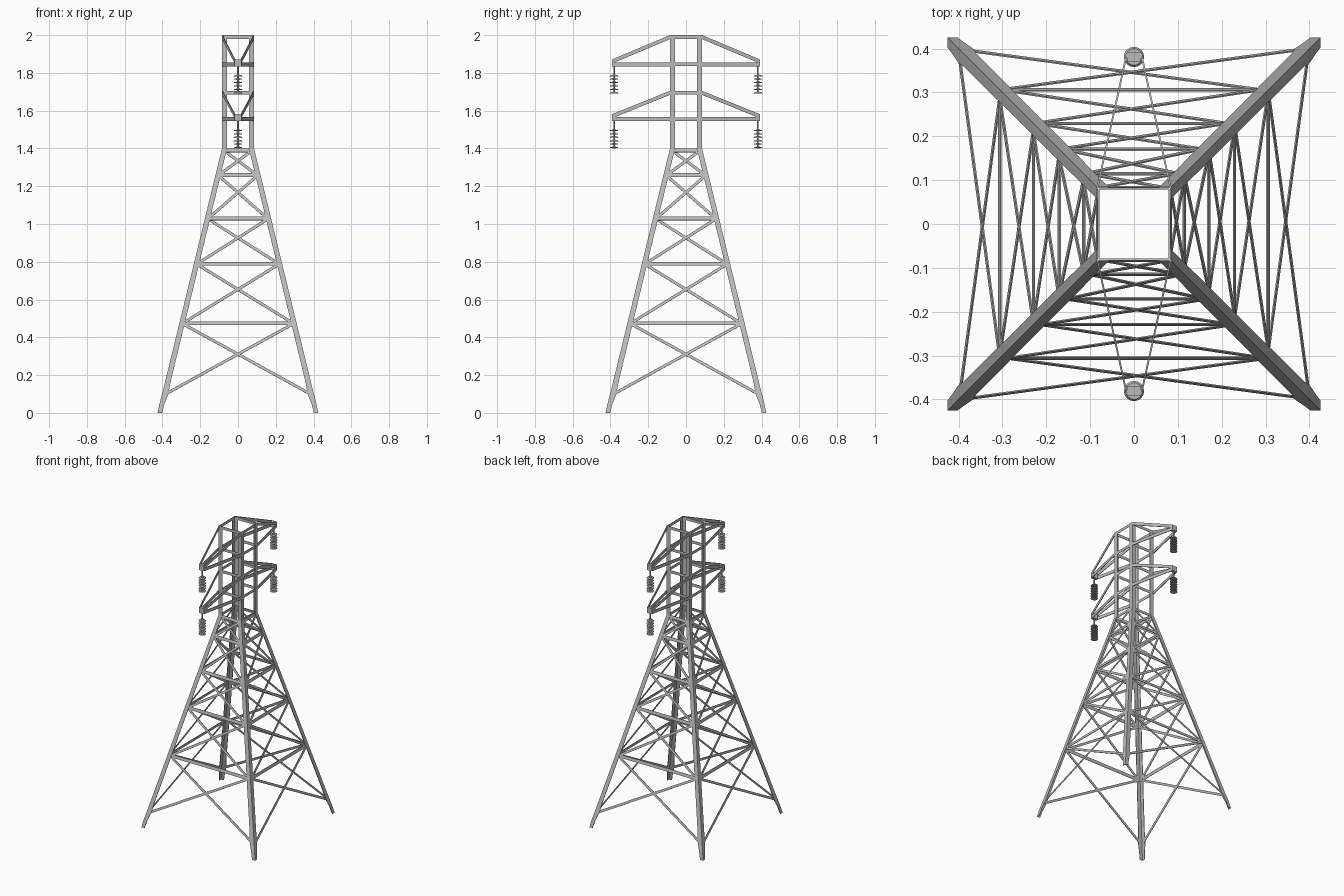
import bpy, bmesh, math
from mathutils import Vector, Matrix

if "Cube" in bpy.data.objects:
    bpy.data.objects.remove(bpy.data.objects["Cube"])

steel = bpy.data.materials.new("galvanised grey")
steel.use_nodes = True
GREY = (0.5, 0.5, 0.5, 1)
steel.diffuse_color = GREY
steel.node_tree.nodes["Principled BSDF"].inputs["Base Color"].default_value = GREY

# Height, half width of the tower, and flange width of the angle iron
WAIST, TOP, HALF, FLANGE = 1.4, 2.0, 0.085, 0.027
PROFILE = [(0, 0.425, 0.023), (0.05, 0.415, 0.026), (0.1, 0.402, 0.033),
           (0.16, 0.387, 0.029), (WAIST, HALF, FLANGE), (TOP, HALF, FLANGE)]


def half_width(z):
    """Half width of the tower at height z."""
    for (z0, w0, _), (z1, w1, _) in zip(PROFILE, PROFILE[1:]):
        if z <= z1:
            return w0 + (w1 - w0) * (z - z0) / (z1 - z0)
    return HALF


def finish(name, bm, thickness=0):
    mesh = bpy.data.meshes.new(name)
    bm.normal_update()
    bm.to_mesh(mesh)
    bm.free()
    mesh.materials.append(steel)
    ob = bpy.data.objects.new(name, mesh)
    bpy.context.collection.objects.link(ob)
    if thickness:
        mod = ob.modifiers.new("sheet thickness", 'SOLIDIFY')
        mod.thickness = thickness
        mod.offset = -1
    return ob


def on_four_sides(name, quads, inset=0.0, thickness=0.003):
    """Quads given as (x, z) on the front wall, repeated round the tower."""
    bm = bmesh.new()
    for side in range(4):
        turn = Matrix.Rotation(side * math.pi / 2, 3, 'Z')
        for quad in quads:
            pts = [Vector((x, inset - half_width(z), z)) for x, z in quad]
            normal = (pts[1] - pts[0]).cross(pts[2] - pts[0])
            if normal.y > 0:
                pts.reverse()
            bm.faces.new([bm.verts.new(turn @ p) for p in pts])
    return finish(name, bm, thickness)


def bar(a, b, width):
    """Flat strip between two points on a wall."""
    a, b = Vector(a), Vector(b)
    d = (b - a).normalized() * width / 2
    n = Vector((-d.y, d.x))
    return [a - n, b - n, b + n, a + n]


# Angle-iron legs and mast columns
leg_quads, mast_quads = [], []
for (z0, w0, f0), (z1, w1, f1) in zip(PROFILE, PROFILE[1:]):
    for s in (-1, 1):
        quad = [(s * w0, z0), (s * w1, z1),
                (s * (w1 - f1), z1), (s * (w0 - f0), z0)]
        (mast_quads if z0 >= WAIST else leg_quads).append(quad)
on_four_sides("legs", leg_quads)
on_four_sides("mast_columns", mast_quads)

# Horizontal girts on the body
LEVELS = [0.1, 0.475, 0.79, 1.03, 1.26, 1.39]
girts = []
for z in LEVELS[1:]:
    w = half_width(z) - 0.009
    girts.append(bar((-w, z), (w, z), 0.02))
on_four_sides("girts", girts, 0.003)

# Crossed braces in each bay
for inset, s, name in ((0.002, 1, "rising_braces"), (0.004, -1, "falling_braces")):
    braces = []
    for z0, z1 in zip(LEVELS, LEVELS[1:]):
        w0, w1 = half_width(z0) - 0.018, half_width(z1) - 0.012
        braces.append(bar((-s * w0, z0), (s * w1, z1), 0.015))
    on_four_sides(name, braces, inset)

# Rings round the mast
ARM_LEVELS = [(1.845, TOP), (1.555, 1.705)]
rings = []
for low, high in ARM_LEVELS:
    for z in (low, high - 0.01):
        rings.append(bar((-HALF, z), (HALF, z), 0.019))
on_four_sides("mast_rings", rings, 0.001, 0.002)

# Cross arms, each of two tapering side frames
REACH, TIP, STRIP = 0.39, 0.018, 0.021


def cross_arm(name, low, high, side):
    bm = bmesh.new()
    for s in (-1, 1):
        for z_in, z_out in ((low + STRIP / 2, low + STRIP / 2),
                            (high, low + 0.027)):
            corners = [(HALF, HALF, z_in), (TIP, REACH, z_out),
                       (TIP, REACH, z_out - STRIP), (HALF, HALF, z_in - STRIP)]
            pts = [bm.verts.new((s * x, side * y, z)) for x, y, z in corners]
            bm.faces.new(pts if s * side < 0 else pts[::-1])
    return finish(name, bm, 0.004)


def arm_tip(name, low, side):
    bm = bmesh.new()
    place = (Matrix.Translation((0, side * 0.381, low + 0.008))
             @ Matrix.Diagonal((0.032, 0.02, 0.037, 1)))
    bmesh.ops.create_cube(bm, size=1, matrix=place)
    return finish(name, bm)


# Hanging insulator, a rod strung with discs
def insulator(name, low, side):
    bm = bmesh.new()

    def drum(radius, radius_top, z0, z1, sides):
        place = Matrix.Translation((0, side * 0.381, low + (z0 + z1) / 2))
        bmesh.ops.create_cone(bm, cap_ends=True, segments=sides, radius1=radius,
                              radius2=radius_top, depth=z1 - z0, matrix=place)

    drum(0.004, 0.004, -0.155, 0, 8)
    for i in range(6):
        z = -0.06 - 0.018 * i
        drum(0.023, 0.019, z - 0.003, z + 0.003, 16)
        drum(0.008, 0.008, z - 0.004, z + 0.007, 10)
    return finish(name, bm)


for level, (low, high) in zip(("upper", "lower"), ARM_LEVELS):
    for where, side in (("front", -1), ("back", 1)):
        tag = level + "_" + where
        cross_arm(tag + "_arm", low, high, side)
        arm_tip(tag + "_arm_tip", low, side)
        insulator(tag + "_insulator", low, side)
